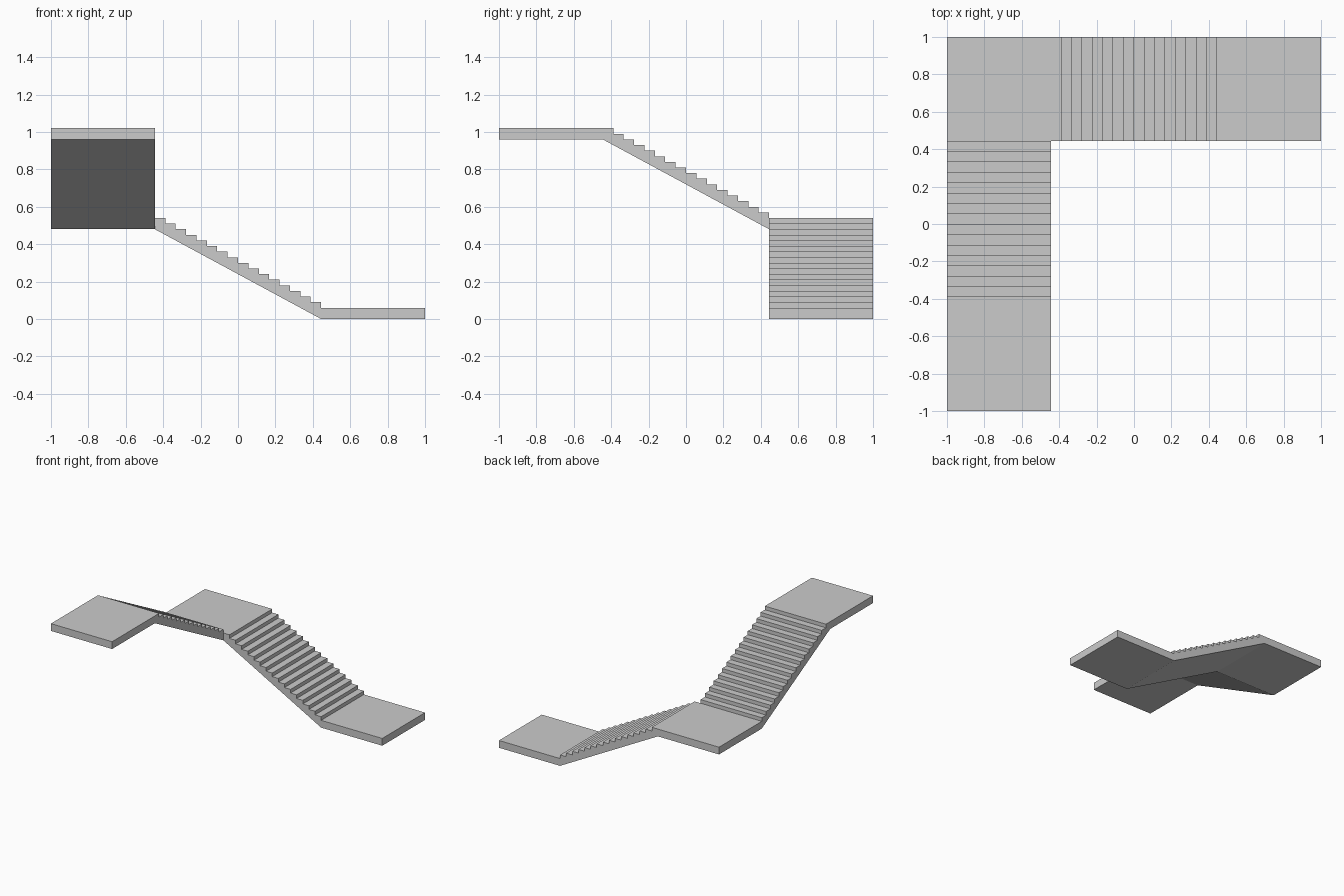
import bpy, bmesh
from mathutils import Matrix

if "Cube" in bpy.data.objects:
    bpy.data.objects.remove(bpy.data.objects["Cube"])

STEPS = 16
TREAD = 1 / 18
RISE = 0.03
SLAB = 0.06            # landing thickness
INNER = 4 / 9          # inner edge of the landings
WIDTH = 1 - INNER


def extrude_profile(name, points, depth, matrix):
    """Extrude an (x, z) profile along +y and place it with a matrix."""
    bm = bmesh.new()
    face = bm.faces.new([bm.verts.new((x, 0, z)) for x, z in points])
    res = bmesh.ops.extrude_face_region(bm, geom=[face])
    moved = [g for g in res["geom"] if isinstance(g, bmesh.types.BMVert)]
    bmesh.ops.translate(bm, verts=moved, vec=(0, depth, 0))
    bm.transform(matrix)
    bmesh.ops.recalc_face_normals(bm, faces=bm.faces)
    mesh = bpy.data.meshes.new(name)
    bm.to_mesh(mesh)
    bm.free()
    obj = bpy.data.objects.new(name, mesh)
    bpy.context.collection.objects.link(obj)
    return obj


def landing(name, x, y, z):
    points = [(0, 0), (WIDTH, 0), (WIDTH, SLAB), (0, SLAB)]
    extrude_profile(name, points, WIDTH, Matrix.Translation((x, y, z)))


def flight(name, matrix):
    # Sloped soffit below, stepped treads above, rising along +x
    points = [(0, 0)]
    for i in range(STEPS):
        top = SLAB + (i + 1) * RISE
        points += [(i * TREAD, top), ((i + 1) * TREAD, top)]
    points.append((STEPS * TREAD, STEPS * RISE))
    extrude_profile(name, points, WIDTH, matrix)


H = STEPS * RISE

# Three square landings around the corner
landing("lower_landing", INNER, INNER, 0)
landing("corner_landing", -1, INNER, H)
landing("upper_landing", -1, -1, 2 * H)

# Lower flight climbs toward -x, upper flight climbs toward -y
flight("lower_flight", Matrix.Translation((INNER, 1, 0))
       @ Matrix.Rotation(3.14159265, 4, 'Z'))
flight("upper_flight", Matrix.Translation((-1, INNER, H))
       @ Matrix.Rotation(-3.14159265 / 2, 4, 'Z'))
